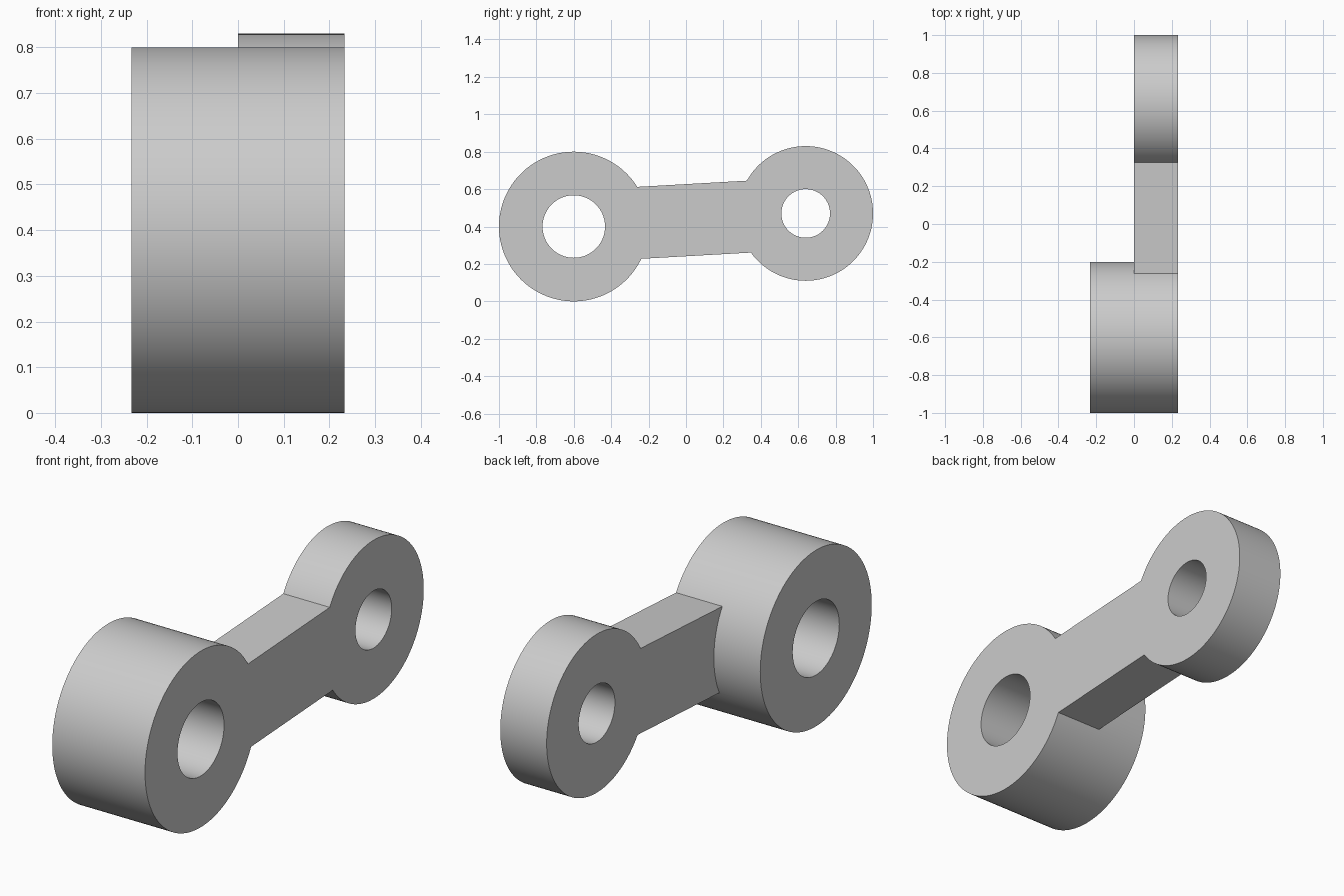
import bpy
import math
from mathutils import Vector

cube = bpy.data.objects.get("Cube")
if cube:
    bpy.data.objects.remove(cube, do_unlink=True)

HALF = 0.233                       # half width of the large boss
LARGE = Vector((0, -0.6, 0.4))     # boss axes
SMALL = Vector((0, 0.64, 0.47))

grey = bpy.data.materials.new("plain grey")
grey.use_nodes = True
COLOUR = (0.6, 0.6, 0.6, 1)
grey.diffuse_color = COLOUR
grey.node_tree.nodes["Principled BSDF"].inputs["Base Color"].default_value = COLOUR


def cylinder(name, centre, radius, x0, x1):
    """Cylinder lying along x between x0 and x1."""
    bpy.ops.mesh.primitive_cylinder_add(
        vertices=128, radius=radius, depth=x1 - x0,
        location=((x0 + x1) / 2, centre.y, centre.z), rotation=(0, math.pi / 2, 0))
    obj = bpy.context.object
    obj.name = name
    obj.data.materials.append(grey)
    return obj


def combine(target, tool, operation):
    """Apply a boolean and discard the tool object."""
    tool.hide_render = True
    mod = target.modifiers.new(operation.lower(), "BOOLEAN")
    mod.operation, mod.solver, mod.object = operation, "EXACT", tool
    bpy.context.view_layer.objects.active = target
    bpy.ops.object.modifier_apply(modifier=mod.name)
    bpy.data.objects.remove(tool, do_unlink=True)


# Large boss, full width; small boss, half width
link = cylinder("link_arm", LARGE, 0.4, -HALF, HALF)
small_boss = cylinder("small_boss", SMALL, 0.36, 0, HALF)

# Straight web along the line between the two axes
span = SMALL - LARGE
middle = (LARGE + SMALL) / 2
bpy.ops.mesh.primitive_cube_add(
    size=1, location=(HALF / 2, middle.y, middle.z),
    rotation=(math.atan2(span.z, span.y), 0, 0))
web = bpy.context.object
web.name = "web"
web.scale = (HALF, span.length, 0.385)
web.data.materials.append(grey)
bpy.context.view_layer.update()

# Join into one solid, then drill both bores
combine(link, web, "UNION")
combine(link, small_boss, "UNION")
combine(link, cylinder("large_bore", LARGE, 0.167, -0.5, 0.5), "DIFFERENCE")
combine(link, cylinder("small_bore", SMALL, 0.13, -0.5, 0.5), "DIFFERENCE")

# Smooth round walls, crisp rims
bpy.ops.object.select_all(action="DESELECT")
link.select_set(True)
bpy.context.view_layer.objects.active = link
bpy.ops.object.shade_smooth_by_angle(angle=math.radians(25))
